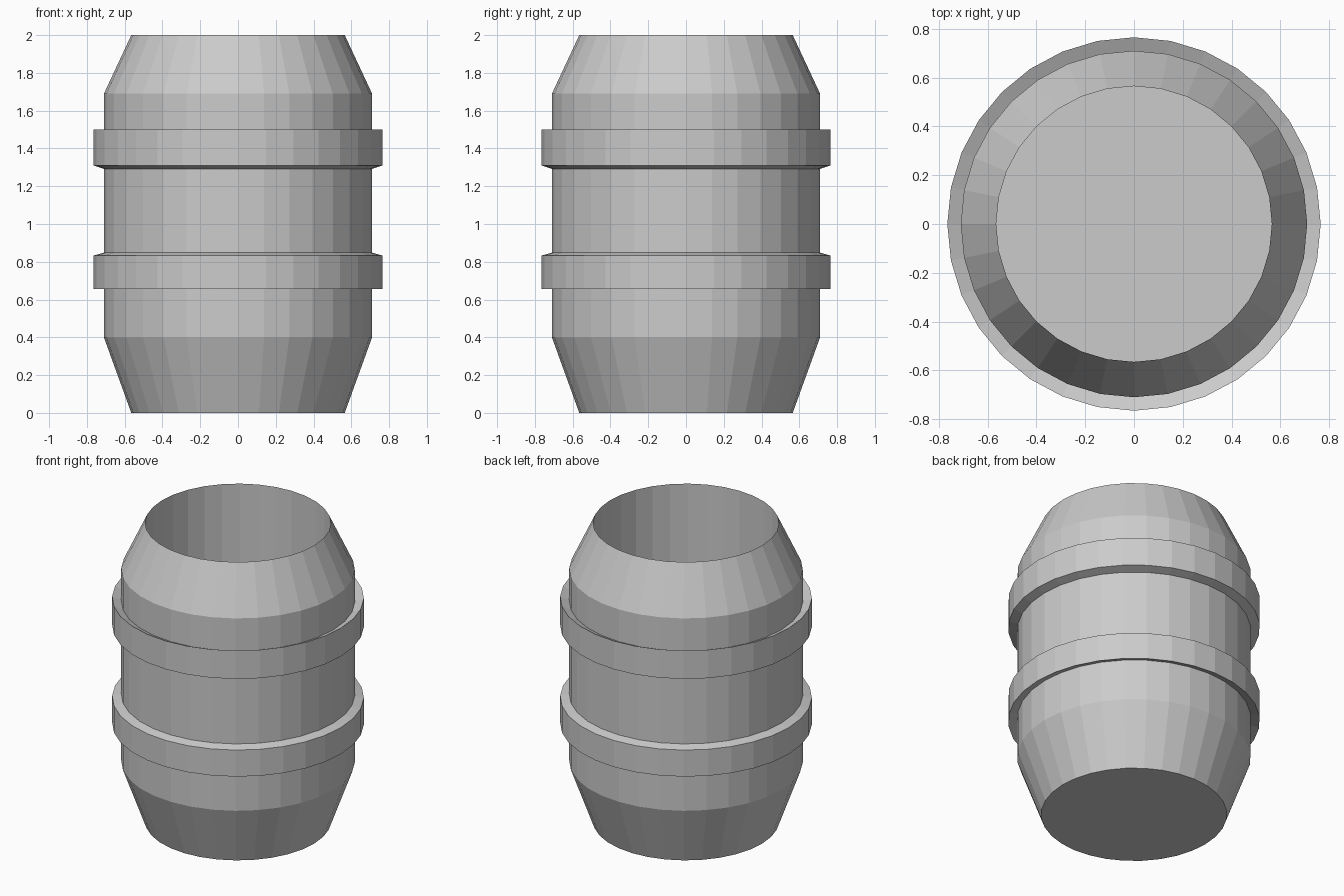
import bpy, bmesh
from math import sin, cos, pi

if "Cube" in bpy.data.objects:
    bpy.data.objects.remove(bpy.data.objects["Cube"])

SIDES = 32


def lathe(name, profile, closed=False, cap_first=False, cap_last=False):
    """Spin an (r, z) profile around z into a faceted object."""
    bm = bmesh.new()
    rings = [[bm.verts.new((r * cos(2 * pi * i / SIDES), r * sin(2 * pi * i / SIDES), z))
              for i in range(SIDES)] for r, z in profile]
    pairs = list(zip(rings, rings[1:]))
    if closed:
        pairs.append((rings[-1], rings[0]))
    for a, b in pairs:
        for i in range(SIDES):
            j = (i + 1) % SIDES
            bm.faces.new((a[i], a[j], b[j], b[i]))
    if cap_first:
        bm.faces.new(rings[0][::-1])
    if cap_last:
        bm.faces.new(rings[-1])
    bmesh.ops.recalc_face_normals(bm, faces=bm.faces[:])
    mesh = bpy.data.meshes.new(name)
    bm.to_mesh(mesh)
    bm.free()
    obj = bpy.data.objects.new(name, mesh)
    bpy.context.collection.objects.link(obj)
    return obj


# Barrel body: tapered outside, straight hollow inside with a floor
lathe("barrel_body",
      [(0.565, 0), (0.71, 0.40), (0.71, 1.69), (0.565, 2.0), (0.565, 0.05)],
      cap_first=True, cap_last=True)

# Hoops: slanted bands leaning away from the barrel's middle
lathe("upper_hoop", [(0.705, 1.29), (0.765, 1.31), (0.765, 1.50), (0.705, 1.472)], closed=True)
lathe("lower_hoop", [(0.705, 0.85), (0.765, 0.833), (0.765, 0.655), (0.705, 0.677)], closed=True)
